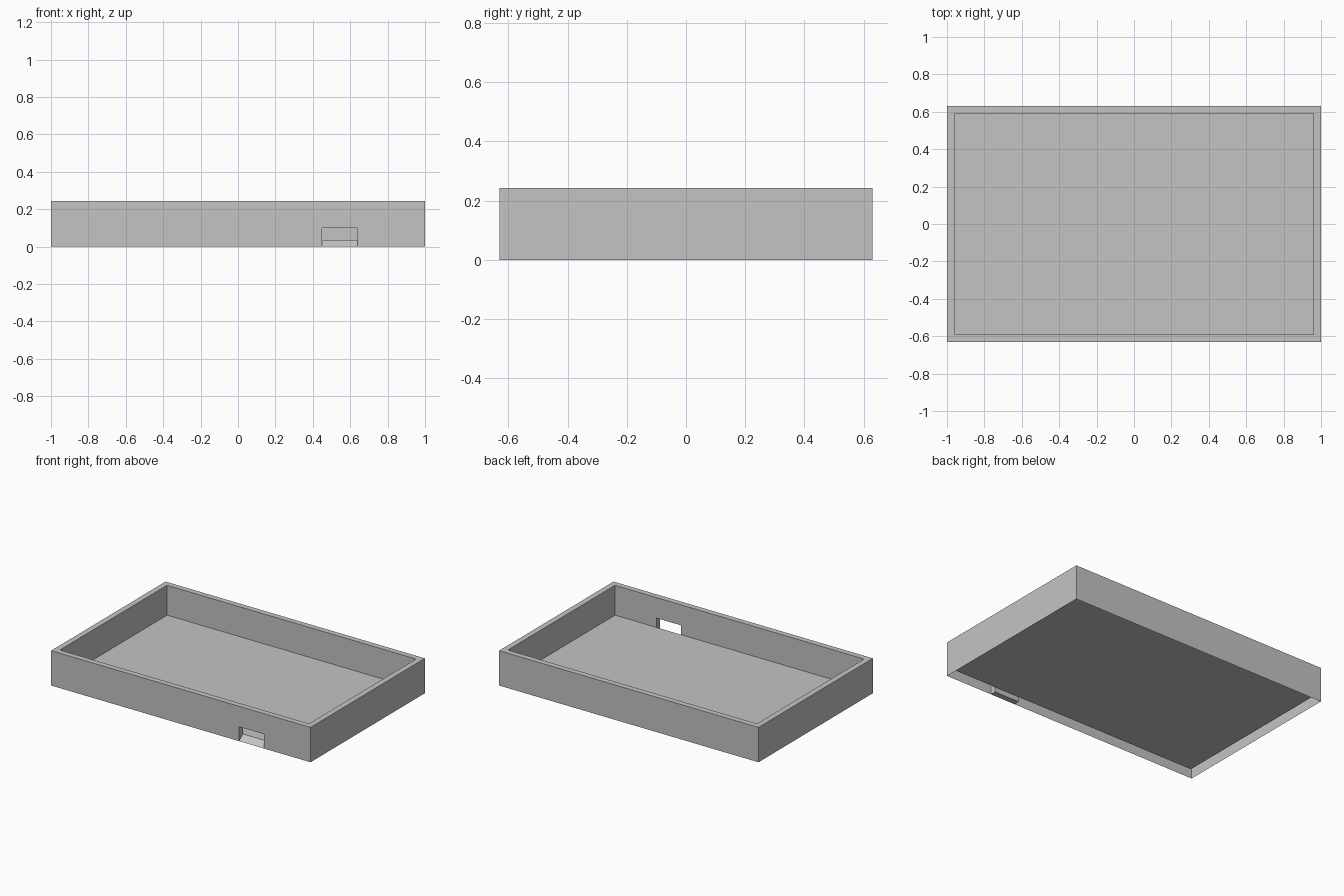
import bpy, bmesh

if "Cube" in bpy.data.objects:
    bpy.data.objects.remove(bpy.data.objects["Cube"], do_unlink=True)

# Main dimensions
HX, HY, H = 1.0, 0.63, 0.243
WALL, FLOOR = 0.04, 0.035
NX0, NX1, NTOP = 0.45, 0.64, 0.10
Y_OUT, Y_IN = -HY, -HY + WALL

grey = bpy.data.materials.new("plain_grey")
COLOUR = (0.55, 0.55, 0.55, 1)
grey.use_nodes = True
grey.diffuse_color = COLOUR
grey.node_tree.nodes["Principled BSDF"].inputs["Base Color"].default_value = COLOUR


def finish(bm, name):
    mesh = bpy.data.meshes.new(name)
    bm.to_mesh(mesh)
    bm.free()
    mesh.materials.append(grey)
    obj = bpy.data.objects.new(name, mesh)
    bpy.context.collection.objects.link(obj)
    return obj


def ring(bm, x, y, z):
    return [bm.verts.new((sx * x, sy * y, z))
            for sx, sy in ((-1, -1), (1, -1), (1, 1), (-1, 1))]


def face(bm, *points):
    bm.faces.new([bm.verts.new(p) for p in points])


# Tray shell: outer walls, rim, inner walls and raised floor, open underneath
bm = bmesh.new()
rings = [ring(bm, HX, HY, 0), ring(bm, HX, HY, H),
         ring(bm, HX - WALL, HY - WALL, H), ring(bm, HX - WALL, HY - WALL, FLOOR)]
for low, high in zip(rings, rings[1:]):
    for i in range(4):
        j = (i + 1) % 4
        bm.faces.new((low[i], low[j], high[j], high[i]))
bm.faces.new(rings[-1])

# Opening through the front wall
for co, no in (((NX0, 0, 0), (1, 0, 0)), ((NX1, 0, 0), (1, 0, 0)),
               ((0, 0, NTOP), (0, 0, 1))):
    bmesh.ops.bisect_plane(bm, geom=bm.verts[:] + bm.edges[:] + bm.faces[:],
                           plane_co=co, plane_no=no)


def in_opening(f):
    c = f.calc_center_median()
    return NX0 < c.x < NX1 and c.z < NTOP and c.y < Y_IN + WALL / 2


bmesh.ops.delete(bm, geom=[f for f in bm.faces if in_opening(f)], context='FACES')
bmesh.ops.dissolve_limit(bm, angle_limit=0.01, verts=bm.verts[:], edges=bm.edges[:])
finish(bm, "tray_shell")

# Sides and top of the opening
bm = bmesh.new()
face(bm, (NX0, Y_OUT, 0), (NX0, Y_IN, 0), (NX0, Y_IN, NTOP), (NX0, Y_OUT, NTOP))
face(bm, (NX1, Y_IN, 0), (NX1, Y_OUT, 0), (NX1, Y_OUT, NTOP), (NX1, Y_IN, NTOP))
face(bm, (NX0, Y_OUT, NTOP), (NX0, Y_IN, NTOP), (NX1, Y_IN, NTOP), (NX1, Y_OUT, NTOP))
finish(bm, "opening_lining")

# Small ramp from the front edge up to the floor
bm = bmesh.new()
face(bm, (NX0, Y_OUT, 0), (NX1, Y_OUT, 0), (NX1, Y_IN, FLOOR), (NX0, Y_IN, FLOOR))
face(bm, (NX0, Y_IN, 0), (NX1, Y_IN, 0), (NX1, Y_OUT, 0), (NX0, Y_OUT, 0))
face(bm, (NX1, Y_IN, 0), (NX0, Y_IN, 0), (NX0, Y_IN, FLOOR), (NX1, Y_IN, FLOOR))
finish(bm, "opening_ramp")
